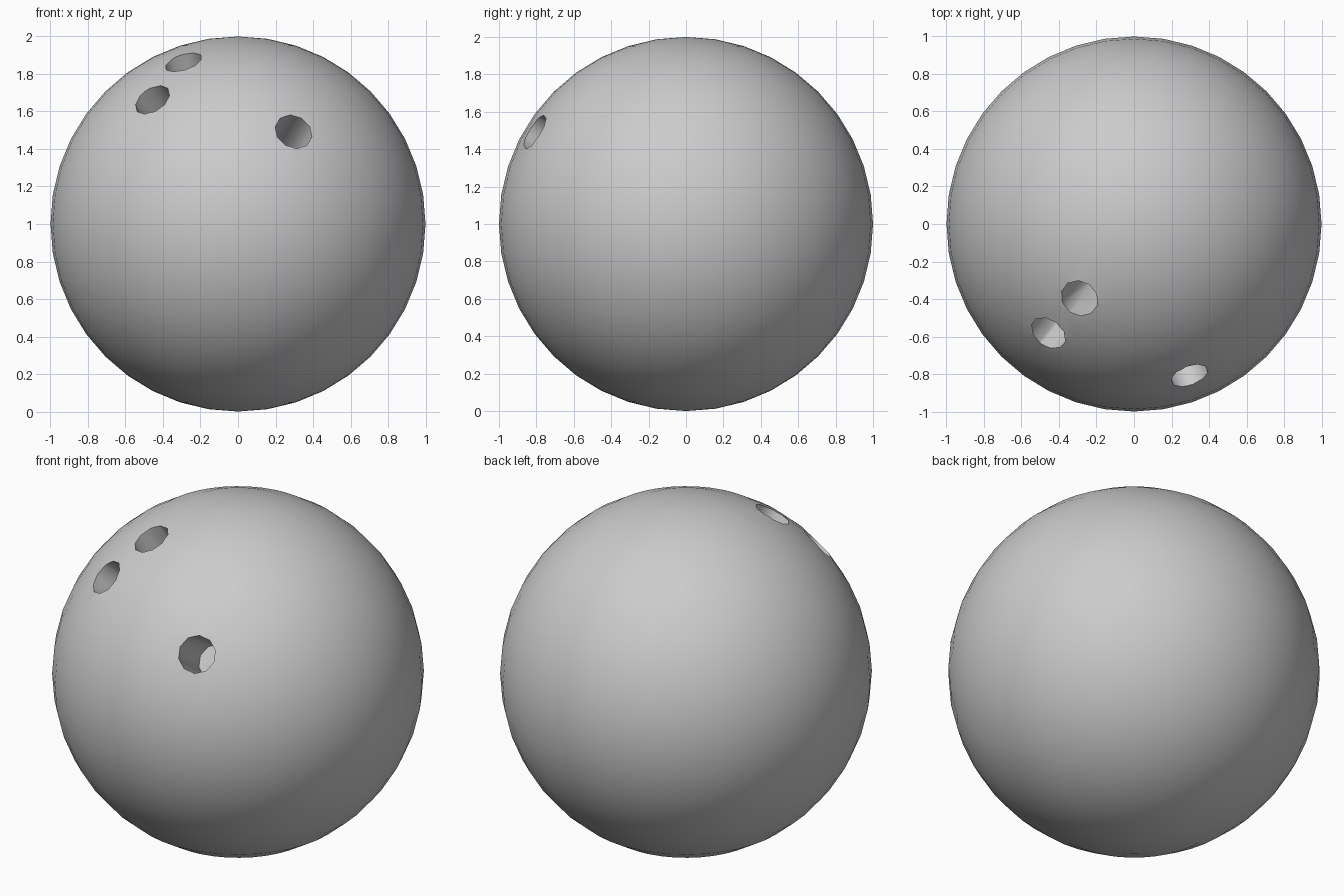
import bpy, math
from mathutils import Vector

if "Cube" in bpy.data.objects:
    bpy.data.objects.remove(bpy.data.objects["Cube"])

CENTER = Vector((0, 0, 1))
DEPTH = 0.5

# Ball body
bpy.ops.mesh.primitive_uv_sphere_add(segments=40, ring_count=20, radius=1, location=CENTER)
ball = bpy.context.object
ball.name = "ball"


def drill(name, direction, radius):
    """Bore a round blind hole towards the ball's centre."""
    d = Vector(direction).normalized()
    bpy.ops.mesh.primitive_cylinder_add(
        vertices=10, radius=radius, depth=DEPTH + 0.2,
        location=CENTER + d * (1 - DEPTH / 2 + 0.1),
        rotation=d.to_track_quat('Z', 'Y').to_euler())
    cutter = bpy.context.object
    cutter.name = name
    cutter.hide_render = True
    bpy.context.view_layer.objects.active = ball
    mod = ball.modifiers.new(name, 'BOOLEAN')
    mod.operation = 'DIFFERENCE'
    mod.solver = 'EXACT'
    mod.object = cutter
    bpy.ops.object.modifier_apply(modifier=mod.name)
    bpy.data.objects.remove(cutter)


# Two finger holes and the thumb hole
drill("finger_hole_upper", (-0.29, -0.395, 0.86), 0.103)
drill("finger_hole_lower", (-0.455, -0.58, 0.66), 0.103)
drill("thumb_hole", (0.295, -0.805, 0.49), 0.103)

# Smooth shading with crisp hole rims
bpy.ops.object.select_all(action='DESELECT')
ball.select_set(True)
bpy.context.view_layer.objects.active = ball
bpy.ops.object.shade_smooth_by_angle(angle=math.radians(40))
